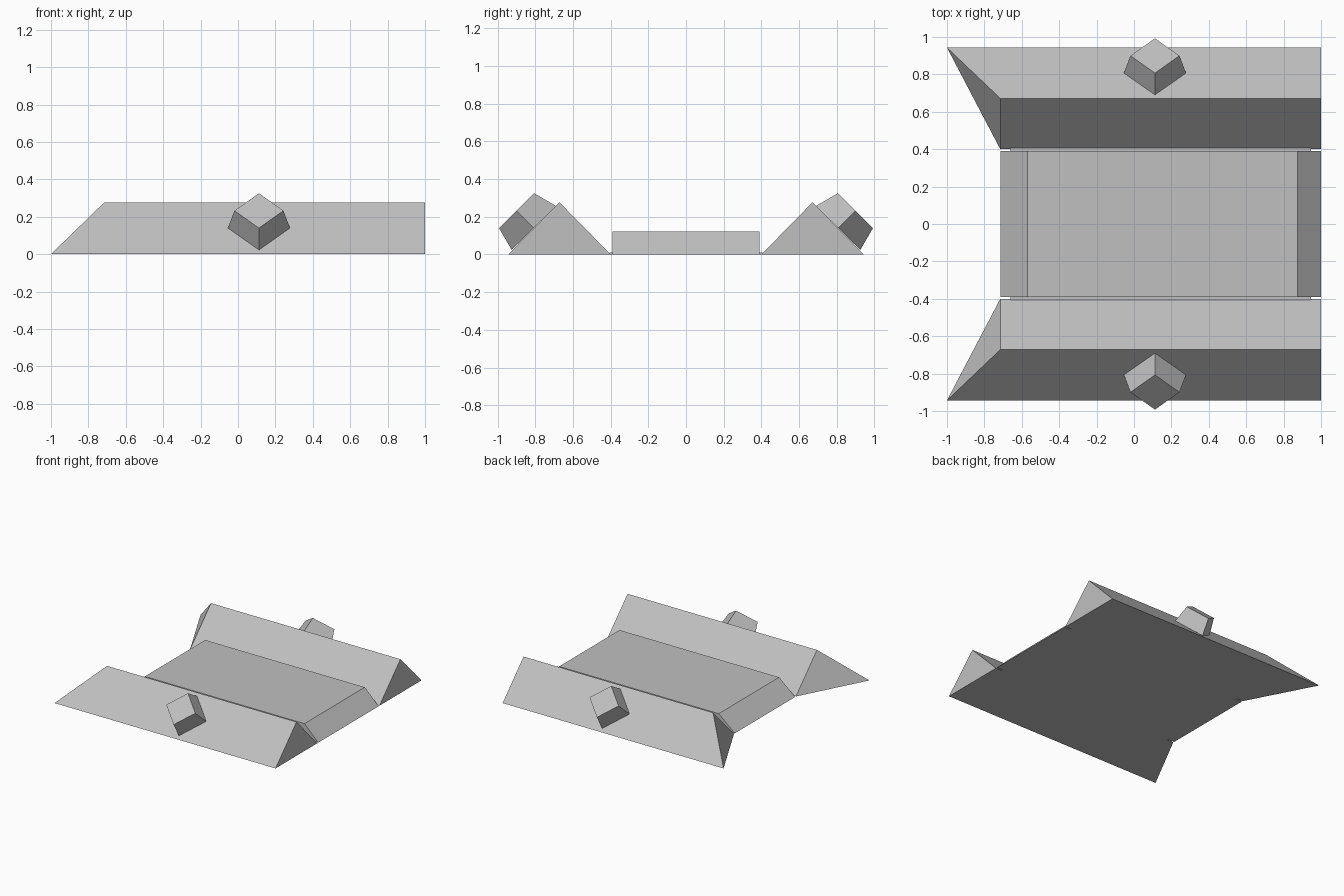
import bpy
import bmesh
import math
from mathutils import Matrix, Vector

default = bpy.data.objects.get("Cube")
if default:
    bpy.data.objects.remove(default, do_unlink=True)

grey = bpy.data.materials.new("plain_grey")
grey.use_nodes = True
colour = (0.53, 0.53, 0.53, 1)
grey.diffuse_color = colour
grey.node_tree.nodes["Principled BSDF"].inputs["Base Color"].default_value = colour


def add_object(name, bm):
    bmesh.ops.recalc_face_normals(bm, faces=bm.faces)
    mesh = bpy.data.meshes.new(name)
    bm.to_mesh(mesh)
    bm.free()
    mesh.materials.append(grey)
    obj = bpy.data.objects.new(name, mesh)
    bpy.context.collection.objects.link(obj)
    return obj


def loft(name, start, end):
    """Solid between two matching cross-sections."""
    bm = bmesh.new()
    a = [bm.verts.new(p) for p in start]
    b = [bm.verts.new(p) for p in end]
    bm.faces.new(a)
    bm.faces.new(b)
    for i in range(len(a)):
        j = (i + 1) % len(a)
        bm.faces.new((a[i], a[j], b[j], b[i]))
    return add_object(name, bm)


def section(y, bottom_z, top_z, x0, x1, top_x0, top_x1):
    return [(x0, y, bottom_z), (x1, y, bottom_z), (top_x1, y, top_z), (top_x0, y, top_z)]


# Raised centre with sloping ends
HALF = 0.39
loft("centre_platform",
     section(-HALF, 0, 0.122, -0.715, 1, -0.57, 0.875),
     section(HALF, 0, 0.122, -0.715, 1, -0.57, 0.875))

# Thin plate joining the centre to the side ridges
EDGE = 0.405
loft("joining_plate",
     section(-EDGE, 0, 0.01, -0.66, 0.945, -0.66, 0.945),
     section(EDGE, 0, 0.01, -0.66, 0.945, -0.66, 0.945))

for side, label in ((-1, "front"), (1, "back")):
    # Triangular ridge with a swept, pointed end
    outer, crest, inner = 0.943 * side, 0.672 * side, 0.40 * side
    loft(label + "_ridge",
         [(-1, outer, 0), (-0.715, crest, 0.277), (-0.715, inner, 0)],
         [(1, outer, 0), (1, crest, 0.277), (1, inner, 0)])

    # Tapered square stud standing on the outer slope
    depth = 0.131
    normal = Vector((0, side, 1)).normalized()
    centre = Vector((0.112, 0.807 * side, 0.14)) + normal * depth / 2
    bm = bmesh.new()
    bmesh.ops.create_cone(bm, cap_ends=True, segments=4, radius1=0.166,
                          radius2=0.131, depth=depth)
    tilt = Matrix.Rotation(-side * math.pi / 4, 4, 'X')
    bmesh.ops.transform(bm, matrix=Matrix.Translation(centre) @ tilt, verts=bm.verts)
    add_object(label + "_stud", bm)
